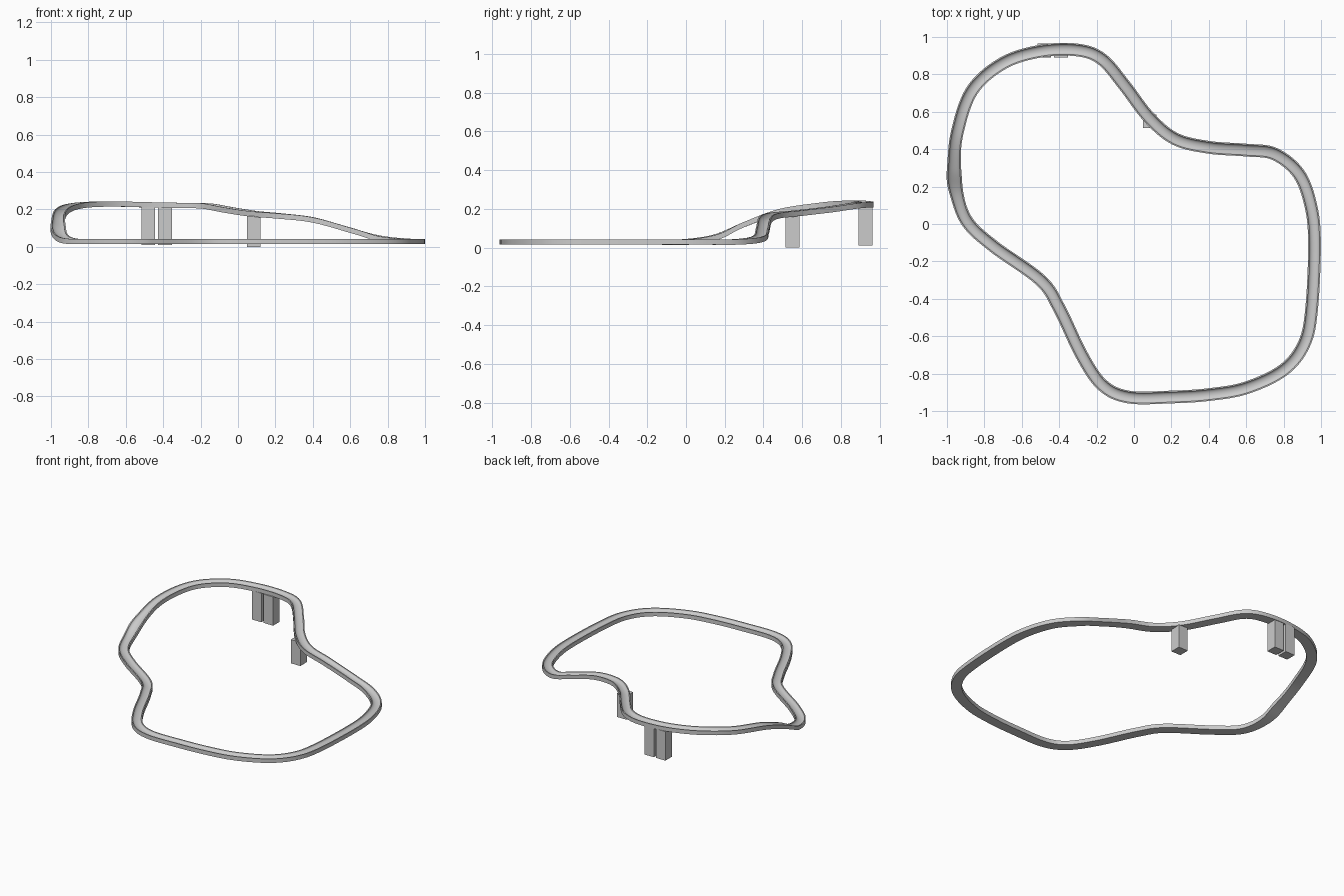
import bpy, bmesh, math
from mathutils import Vector

if "Cube" in bpy.data.objects:
    bpy.data.objects.remove(bpy.data.objects["Cube"])

# Centre line of the closed track: x, y, height of the underside
PATH = [(-.03, -.925, .015), (.2, -.925, .015), (.4, -.912, .015), (.6, -.876, .015),
        (.8, -.78, .015), (.91, -.64, .015), (.95, -.45, .015), (.965, -.1, .015),
        (.945, .1, .015), (.88, .27, .016), (.75, .375, .032), (.6, .395, .075),
        (.4, .41, .13), (.22, .455, .151), (.08, .57, .163), (-.05, .74, .183),
        (-.17, .88, .204), (-.3, .93, .207), (-.5, .924, .211), (-.7, .86, .215),
        (-.865, .715, .205), (-.945, .49, .172), (-.962, .3, .105), (-.948, .16, .042),
        (-.89, .01, .016), (-.75, -.12, .015), (-.5, -.3, .015), (-.4, -.45, .015),
        (-.28, -.7, .015), (-.17, -.86, .015)]
HALF, H, RIM, DEPTH, STEPS = .034, .028, .007, .017, 8


def spline(points):
    out, n = [], len(points)
    for i in range(n):
        a, b, c, d = (Vector(points[(i + k) % n]) for k in (-1, 0, 1, 2))
        for s in range(STEPS):
            t = s / STEPS
            out.append(.5 * (2 * b + (c - a) * t + (2 * a - 5 * b + 4 * c - d) * t * t
                             + (3 * b - a - 3 * c + d) * t ** 3))
    return out


# Gutter profile: flat underside, thin rims, rounded groove
profile = [(-HALF, 0), (HALF, 0), (HALF, H)]
profile += [((HALF - RIM) * math.cos(math.pi * k / 10), H - DEPTH * math.sin(math.pi * k / 10))
            for k in range(11)]
profile.append((-HALF, H))

# Sweep the profile around the loop, keeping it upright
bm = bmesh.new()
line = spline(PATH)
n, m = len(line), len(profile)
rings = []
for i, p in enumerate(line):
    tan = line[(i + 1) % n] - line[i - 1]
    side = Vector((tan.y, -tan.x, 0)).normalized()
    # slightly wider section where the left side reaches the ground
    wide = 1 + .2 * math.exp(-((p.y - .24) / .08) ** 2) * (p.x < -.8)
    rings.append([bm.verts.new(p + side * u * wide + Vector((0, 0, v))) for u, v in profile])
for i in range(n):
    a, b = rings[i], rings[(i + 1) % n]
    for j in range(m):
        k = (j + 1) % m
        bm.faces.new((a[j], a[k], b[k], b[j]))
bmesh.ops.recalc_face_normals(bm, faces=bm.faces)
mesh = bpy.data.meshes.new("track")
bm.to_mesh(mesh)
bm.free()
track = bpy.data.objects.new("track", mesh)
bpy.context.collection.objects.link(track)
bpy.context.view_layer.objects.active = track
track.select_set(True)
bpy.ops.object.shade_smooth_by_angle(angle=math.radians(35))

# Square support posts
for i, (x, y, z0, z1) in enumerate([(-.48, .928, .01, .212), (-.39, .928, .01, .21),
                                    (.085, .55, 0, .165)]):
    bpy.ops.mesh.primitive_cube_add(size=1, location=(x, y, (z0 + z1) / 2))
    post = bpy.context.object
    post.name = f"support_post_{i + 1}"
    post.scale = (.073, .073, z1 - z0)
